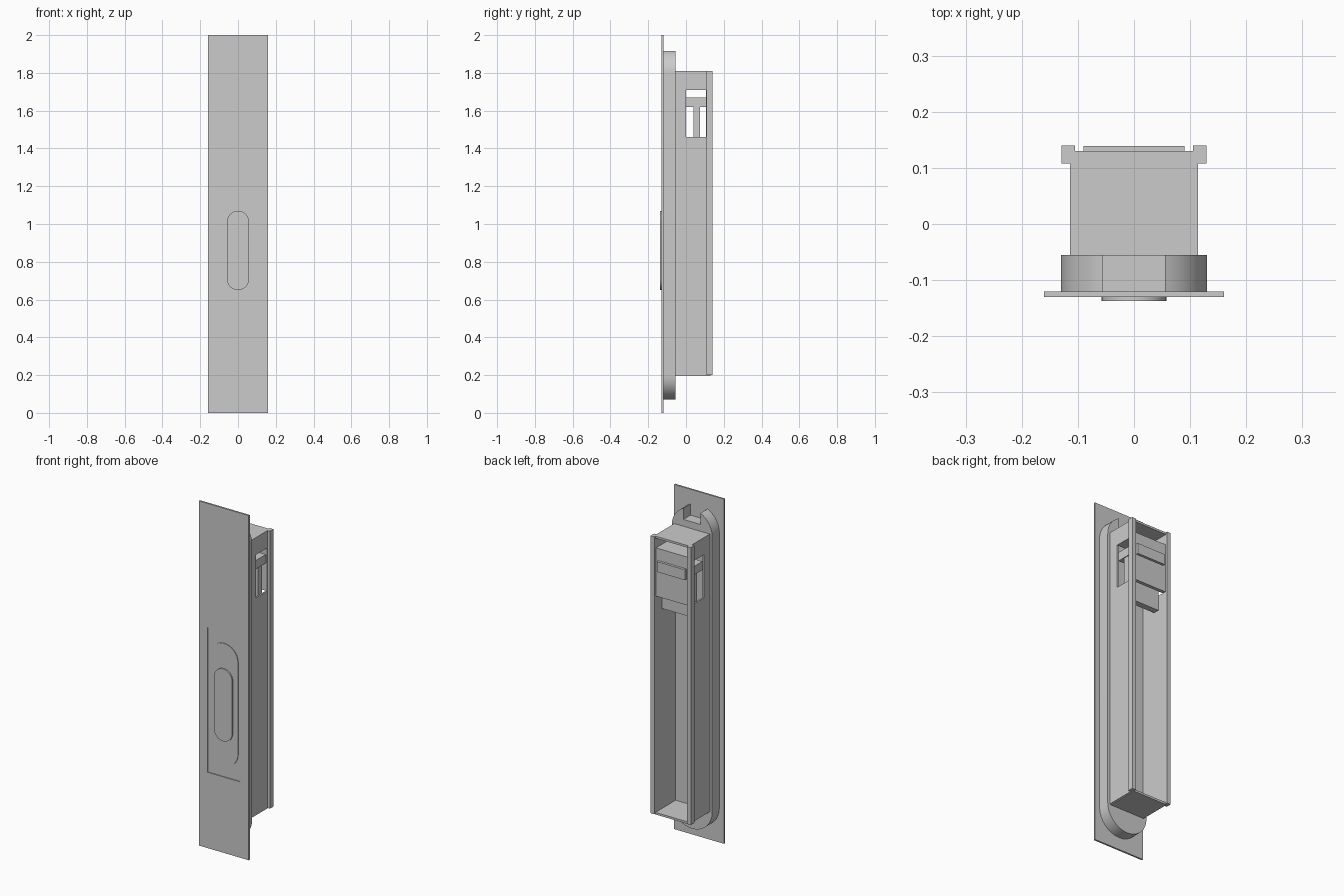
import bpy
from math import pi, sin, cos, radians

if "Cube" in bpy.data.objects:
    bpy.data.objects.remove(bpy.data.objects["Cube"])


def rect(a0, a1, b0, b1):
    return [(a0, b0), (a1, b0), (a1, b1), (a0, b1)]


def arc(cx, cz, r, start, end, n=16):
    return [(cx + r * cos(radians(start + (end - start) * i / n)),
             cz + r * sin(radians(start + (end - start) * i / n)))
            for i in range(n + 1)]


def stadium(r, z0, z1):
    return arc(0, z1 - r, r, 0, 180) + arc(0, z0 + r, r, 180, 360)


def slab(name, loops, lo, hi, axis='Y', bevel=0):
    """Extrude closed outlines (later loops are holes) from lo to hi along Y or X."""
    cu = bpy.data.curves.new(name, 'CURVE')
    cu.dimensions, cu.fill_mode = '2D', 'BOTH'
    cu.extrude = (hi - lo) / 2
    for pts in loops:
        sp = cu.splines.new('POLY')
        sp.points.add(len(pts) - 1)
        for p, (a, b) in zip(sp.points, pts):
            p.co = (a, b, 0, 1)
        sp.use_cyclic_u = True
    ob = bpy.data.objects.new(name, cu)
    bpy.context.collection.objects.link(ob)
    mid = (lo + hi) / 2
    if axis == 'Y':
        ob.rotation_euler, ob.location = (pi / 2, 0, 0), (0, mid, 0)
    else:
        ob.rotation_euler, ob.location = (pi / 2, 0, pi / 2), (mid, 0, 0)
    bpy.ops.object.select_all(action='DESELECT')
    ob.select_set(True)
    bpy.context.view_layer.objects.active = ob
    bpy.ops.object.convert(target='MESH')
    bpy.ops.object.shade_smooth_by_angle(angle=radians(30))
    return bpy.context.object


def box(name, x, y, z):
    return slab(name, [rect(x[0], x[1], z[0], z[1])], y[0], y[1])


# Front plate with a rectangular opening, and the stepped grip inside it
slab("front_plate", [rect(-.16, .16, 0, 2), rect(-.105, .105, .44, 1.28)], -.13, -.12)
box("recessed_panel", (-.105, .105), (-.125, -.119), (.44, 1.28))
slab("outer_grip_ring", [stadium(.09, .505, 1.215)], -.129, -.124)
slab("inner_grip_pad", [stadium(.058, .65, 1.07)], -.137, -.128)

# Round-ended mounting base, notched at the top
R, TOP, BOT = .13, 1.797, .2
right = [p for p in arc(0, TOP, R, 0, 65)]
left = [(-x, z) for x, z in reversed(right)]
notch = [(.055, 1.85), (-.055, 1.85)]
slab("mounting_base", [right + notch + left + arc(0, BOT, R, 180, 360)], -.12, -.055)

# Open-backed housing: windowed side walls, flanges, floor and ceiling
for side, s in (("left", -1), ("right", 1)):
    def span(a, b):
        return sorted((s * a, s * b))
    slab(side + "_wall",
         [rect(-.055, .14, .2, 1.81), rect(0, .105, 1.46, 1.71)],
         *span(.105, .114), axis='X')
    box(side + "_flange", span(.114, .129), (.108, .14), (.2, 1.81))
for name, z in (("housing_bottom", (.195, .207)), ("housing_top", (1.798, 1.81))):
    box(name, (-.11, .11), (-.055, .13), z)

# Latch inside the top of the housing
box("latch_cover", (-.105, .105), (.105, .125), (1.46, 1.74))
box("latch_shelf", (-.105, .105), (0, .106), (1.71, 1.74))
box("latch_crossbar", (-.105, .105), (0, .106), (1.62, 1.67))
box("latch_tongue", (-.1, .1), (.04, .075), (1.37, 1.63))
box("latch_grip", (-.09, .09), (.124, .139), (1.61, 1.67))
